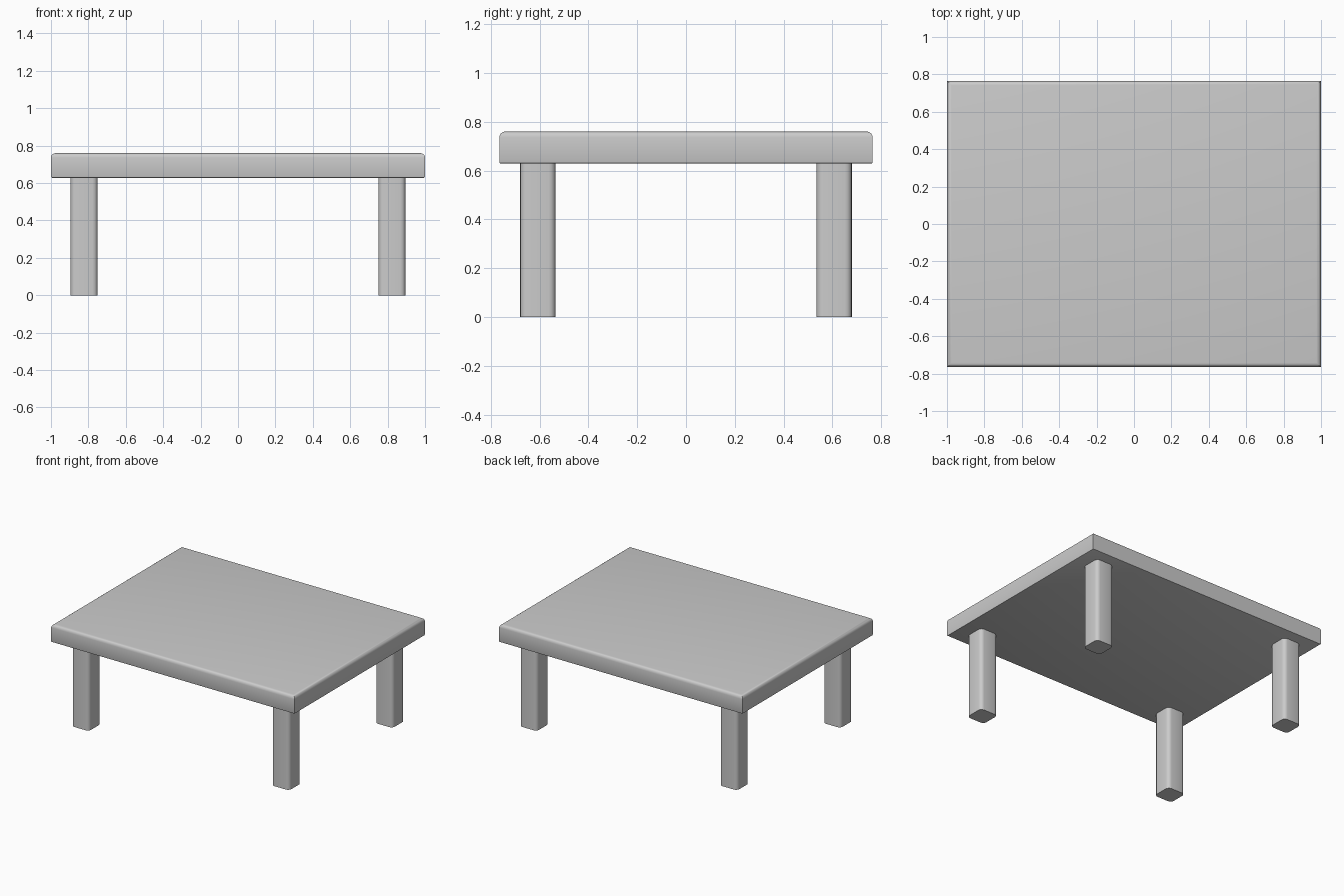
import bpy, bmesh
from math import radians

if "Cube" in bpy.data.objects:
    bpy.data.objects.remove(bpy.data.objects["Cube"])


def box(name, lo, hi, bevels):
    """Box between two corners; bevels = [(edge test, width, segments)]."""
    bm = bmesh.new()
    bmesh.ops.create_cube(bm, size=1)
    for v in bm.verts:
        for i in range(3):
            v.co[i] = lo[i] if v.co[i] < 0 else hi[i]
    for test, width, segments in bevels:
        edges = [e for e in bm.edges if test(*(v.co for v in e.verts))]
        bmesh.ops.bevel(bm, geom=edges, offset=width, segments=segments,
                        profile=0.5, affect='EDGES')
    me = bpy.data.meshes.new(name)
    bm.to_mesh(me)
    bm.free()
    ob = bpy.data.objects.new(name, me)
    bpy.context.collection.objects.link(ob)
    bpy.ops.object.select_all(action='DESELECT')
    ob.select_set(True)
    bpy.context.view_layer.objects.active = ob
    bpy.ops.object.shade_smooth_by_angle(angle=radians(35))
    return ob


# Tabletop: softened top rim, slight chamfer below
TOP, UNDER = 0.76, 0.628
box("tabletop", (-1, -0.765, UNDER), (1, 0.765, TOP), [
    (lambda a, b: min(a.z, b.z) > TOP - 1e-4, 0.024, 4),
    (lambda a, b: max(a.z, b.z) < UNDER + 1e-4, 0.007, 2),
])

# Four legs with rounded vertical edges
H = 0.0725
for sx, side in ((-1, "left"), (1, "right")):
    for sy, end in ((-1, "front"), (1, "back")):
        x, y = sx * 0.823, sy * 0.607
        box(f"{end}_{side}_leg", (x - H, y - H, 0), (x + H, y + H, UNDER + 0.01), [
            (lambda a, b: abs(a.z - b.z) > 0.1, 0.028, 4),
        ])
